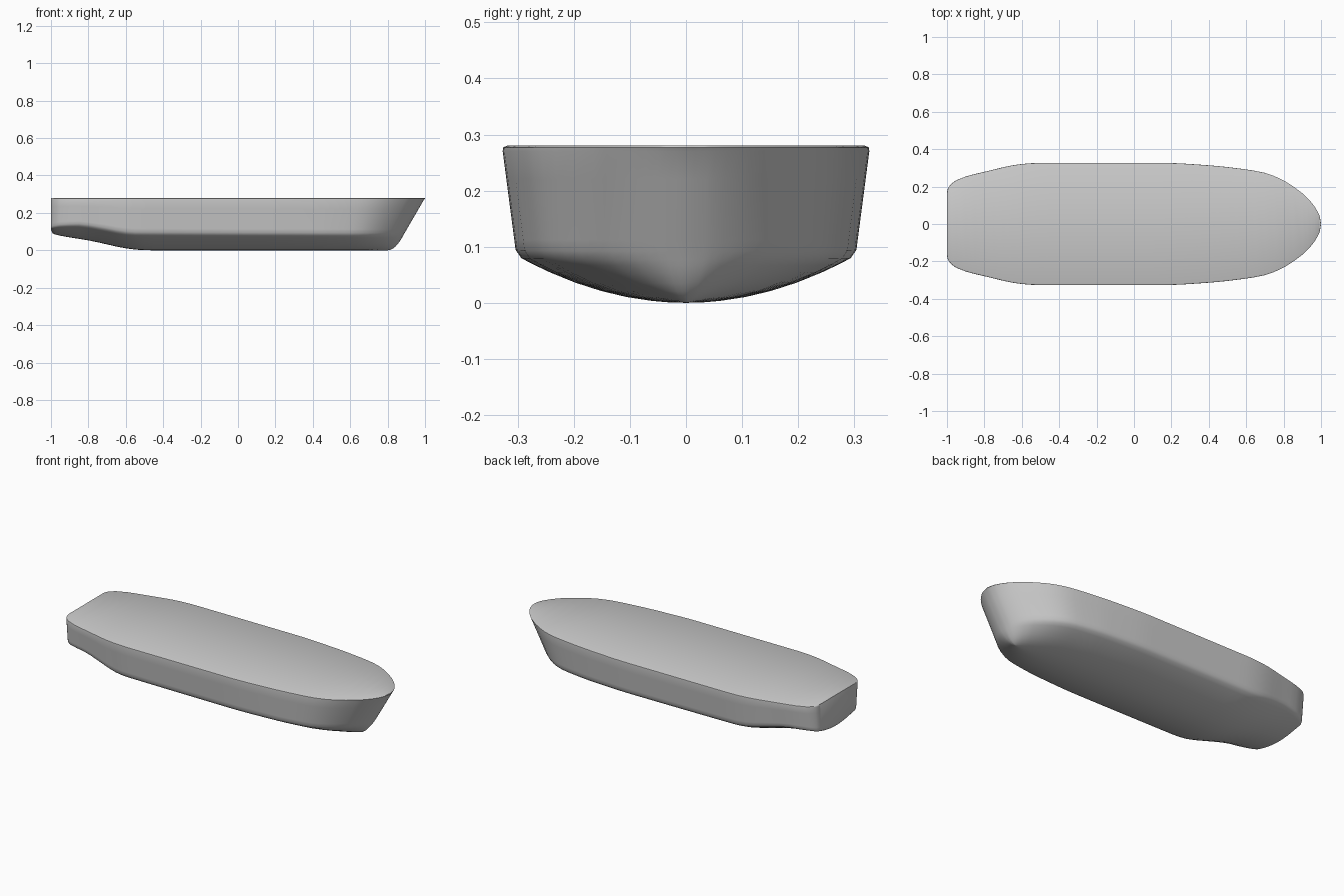
import bpy, bmesh

if "Cube" in bpy.data.objects:
    bpy.data.objects.remove(bpy.data.objects["Cube"], do_unlink=True)

DECK_Z = 0.28
# Half breadth of the deck, knuckle height and keel height along the hull
BREADTH = [(-1, .17), (-.995, .19), (-.98, .212), (-.95, .235), (-.9, .255),
           (-.8, .28), (-.6, .322), (-.5, .328), (.15, .328), (.4, .315),
           (.6, .293), (.7, .275), (.78, .245), (.86, .197), (.93, .138),
           (.98, .072), (.995, .035), (1, 0)]
CHINE = [(-1, .12), (-.95, .13), (-.85, .134), (-.75, .12), (-.55, .088), (1, .082)]
KEEL = [(-1, .108), (-.99, .09), (-.95, .078), (-.8, .053), (-.55, .004), (-.48, 0), (1, 0)]


def sample(keys, x):
    """Smooth, non-overshooting interpolation through the key points."""
    slopes = [(b[1] - a[1]) / (b[0] - a[0]) for a, b in zip(keys, keys[1:])]
    tangents = [slopes[0]]
    for a, b in zip(slopes, slopes[1:]):
        tangents.append(2 * a * b / (a + b) if a * b > 0 else 0)
    tangents.append(slopes[-1])
    for i in range(len(keys) - 1):
        (x0, y0), (x1, y1) = keys[i], keys[i + 1]
        if x <= x1:
            h = x1 - x0
            t = (x - x0) / h
            return (y0 * (1 + 2 * t) * (1 - t) ** 2 + tangents[i] * h * t * (1 - t) ** 2
                    + y1 * t * t * (3 - 2 * t) + tangents[i + 1] * h * t * t * (t - 1))
    return keys[-1][1]


def rake(x, end, start):
    """Squeeze the bow so that the waterline ends at the given x."""
    return x if x < start else start + (x - start) * (end - start) / (1 - start)


def half_section(x):
    """Points from deck edge to keel for one station."""
    y, zc, zk = sample(BREADTH, x), sample(CHINE, x), sample(KEEL, x)
    xc, xk = rake(x, .885, .45), rake(x, .8, .45)
    yc = y * .922
    side = lambda s: (x + (xc - x) * s, y + (yc - y) * s, DECK_Z + (zc - DECK_Z) * s)
    bottom = lambda t: (xc + (xk - xc) * t, yc * (1 - t), zk + (zc - zk) * (1 - t) ** 2)
    inset = max(y - .009, 0)
    points = [(x, inset, DECK_Z), (x, max(y - .002, 0), DECK_Z - .003)]
    points += [side(s) for s in (.05, .3, .6, .85, .95)]
    points += [bottom(t) for t in (.03, .1, .2, .35, .5, .65, .8, .9, 1)]
    return points


# Stations: evenly spaced, with extra ones at the rounded ends
stations = sorted({round(-1 + i * .05, 4) for i in range(41)}
                  | {-.998, -.995, -.99, -.98, -.965, .925, .965, .98, .99, .995, .998})
bm = bmesh.new()
rows = []
for x in stations:
    half = half_section(x)
    ring = half + [(p[0], -p[1], p[2]) for p in reversed(half[:-1])]
    rows.append([bm.verts.new(p) for p in ring])

# Hull skin
for a, b in zip(rows, rows[1:]):
    for j in range(len(a) - 1):
        bm.faces.new((a[j], a[j + 1], b[j + 1], b[j]))
# Flat deck and transom
for a, b in zip(rows, rows[1:]):
    bm.faces.new((a[0], b[0], b[-1], a[-1]))
bm.faces.new(rows[0])
bmesh.ops.remove_doubles(bm, verts=bm.verts, dist=.0002)
bmesh.ops.recalc_face_normals(bm, faces=bm.faces)
mesh = bpy.data.meshes.new("hull")
bm.to_mesh(mesh)
bm.free()
hull = bpy.data.objects.new("hull", mesh)
bpy.context.collection.objects.link(hull)

# Plain grey paint
grey = bpy.data.materials.new("hull_grey")
grey.use_nodes = True
colour = (.6, .6, .6, 1)
grey.diffuse_color = colour
grey.node_tree.nodes["Principled BSDF"].inputs["Base Color"].default_value = colour
mesh.materials.append(grey)

bpy.ops.object.select_all(action="DESELECT")
hull.select_set(True)
bpy.context.view_layer.objects.active = hull
bpy.ops.object.shade_smooth_by_angle(angle=.8)
